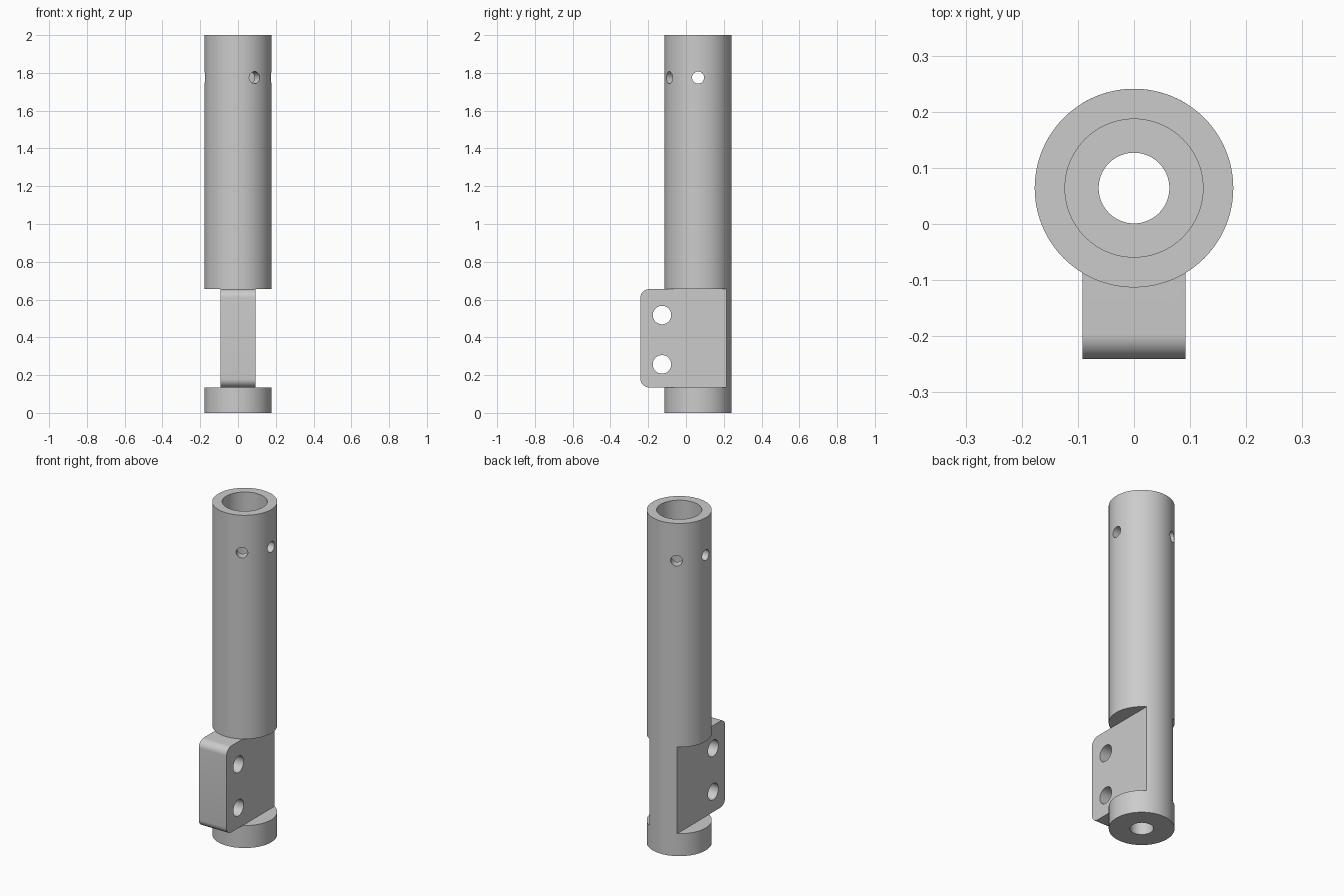
import bpy, bmesh, math
from mathutils import Matrix, Vector

if "Cube" in bpy.data.objects:
    bpy.data.objects.remove(bpy.data.objects["Cube"])

AXIS_Y = 0.064            # tube axis offset
R, BORE, HOLE = 0.177, 0.123, 0.063
Z_LOW, Z_HIGH, TOP = 0.135, 0.655, 2.0
HALF, FRONT = 0.092, -0.241
SEG = 96

steel = bpy.data.materials.new("plain grey")
steel.use_nodes = True
grey = (0.6, 0.6, 0.6, 1)
steel.diffuse_color = grey
steel.node_tree.nodes["Principled BSDF"].inputs["Base Color"].default_value = grey


def finish(bm, name):
    bmesh.ops.recalc_face_normals(bm, faces=bm.faces)
    mesh = bpy.data.meshes.new(name)
    bm.to_mesh(mesh)
    bm.free()
    mesh.materials.append(steel)
    obj = bpy.data.objects.new(name, mesh)
    bpy.context.collection.objects.link(obj)
    return obj


def lathe(name, profile):
    """Revolve a closed (radius, z) profile about the tube axis."""
    bm = bmesh.new()
    rings = []
    for i in range(SEG):
        a = math.tau * i / SEG
        rings.append([bm.verts.new((r * math.cos(a), AXIS_Y + r * math.sin(a), z))
                      for r, z in profile])
    n = len(profile)
    for i in range(SEG):
        a, b = rings[i], rings[(i + 1) % SEG]
        for j in range(n):
            k = (j + 1) % n
            bm.faces.new((a[j], b[j], b[k], a[k]))
    return finish(bm, name)


def drill(obj, centre, direction, radius, depth, segments=48):
    """Cut a round hole through obj along a direction."""
    bm = bmesh.new()
    turn = Vector((0, 0, 1)).rotation_difference(Vector(direction)).to_matrix().to_4x4()
    bmesh.ops.create_cone(bm, cap_ends=True, segments=segments, radius1=radius,
                          radius2=radius, depth=depth,
                          matrix=Matrix.Translation(centre) @ turn)
    cutter = finish(bm, "hole_cutter")
    mod = obj.modifiers.new("hole", "BOOLEAN")
    mod.operation, mod.solver, mod.object = "DIFFERENCE", "EXACT", cutter
    bpy.ops.object.select_all(action="DESELECT")
    bpy.context.view_layer.objects.active = obj
    obj.select_set(True)
    bpy.ops.object.modifier_apply(modifier=mod.name)
    bpy.data.objects.remove(cutter)


# Base collar
collar = lathe("base_collar", [(HOLE, 0), (R, 0), (R, Z_LOW), (HOLE, Z_LOW)])

# Long sleeve with a wide bore above a narrow one
FLOOR = 0.76
sleeve = lathe("sleeve", [(HOLE, Z_HIGH), (R, Z_HIGH), (R, 1.72), (R, 1.83), (R, TOP),
                          (BORE, TOP), (BORE, 1.83), (BORE, 1.72), (BORE, FLOOR),
                          (HOLE, FLOOR)])
# Two crossing pin holes near the top of the sleeve
for angle in (0, -60):
    a = math.radians(angle)
    drill(sleeve, (0, AXIS_Y, 1.775), (math.cos(a), math.sin(a), 0), 0.032, 0.6)

# Flat-sided clamp block with a round back
bm = bmesh.new()
half_arc = math.asin(HALF / R)
plan = [(-HALF, FRONT), (HALF, FRONT)]
for i in range(25):
    a = half_arc * (1 - i / 12)
    plan.append((R * math.sin(a), AXIS_Y + R * math.cos(a)))
base = bm.faces.new([bm.verts.new((x, y, Z_LOW)) for x, y in plan])
ext = bmesh.ops.extrude_face_region(bm, geom=[base])
bmesh.ops.translate(bm, vec=(0, 0, Z_HIGH - Z_LOW),
                    verts=[v for v in ext["geom"] if isinstance(v, bmesh.types.BMVert)])
bm.normal_update()
front_edges = [e for e in bm.edges
               if all(abs(v.co.y - FRONT) < 1e-4 for v in e.verts)
               and abs(e.verts[0].co.z - e.verts[1].co.z) < 1e-4]
bmesh.ops.bevel(bm, geom=front_edges, offset=0.045, segments=10, profile=0.5,
                affect="EDGES")
block = finish(bm, "clamp_block")
drill(block, (0, AXIS_Y, 0.4), (0, 0, 1), HOLE, 1.0, SEG)
# Two bolt holes through the block
for z in (0.257, 0.518):
    drill(block, (0, -0.127, z), (1, 0, 0), 0.049, 0.6)

# Smooth round surfaces, sharp edges kept
for obj in (collar, sleeve, block):
    bpy.ops.object.select_all(action="DESELECT")
    bpy.context.view_layer.objects.active = obj
    obj.select_set(True)
    bpy.ops.object.shade_smooth_by_angle(angle=math.radians(30))
